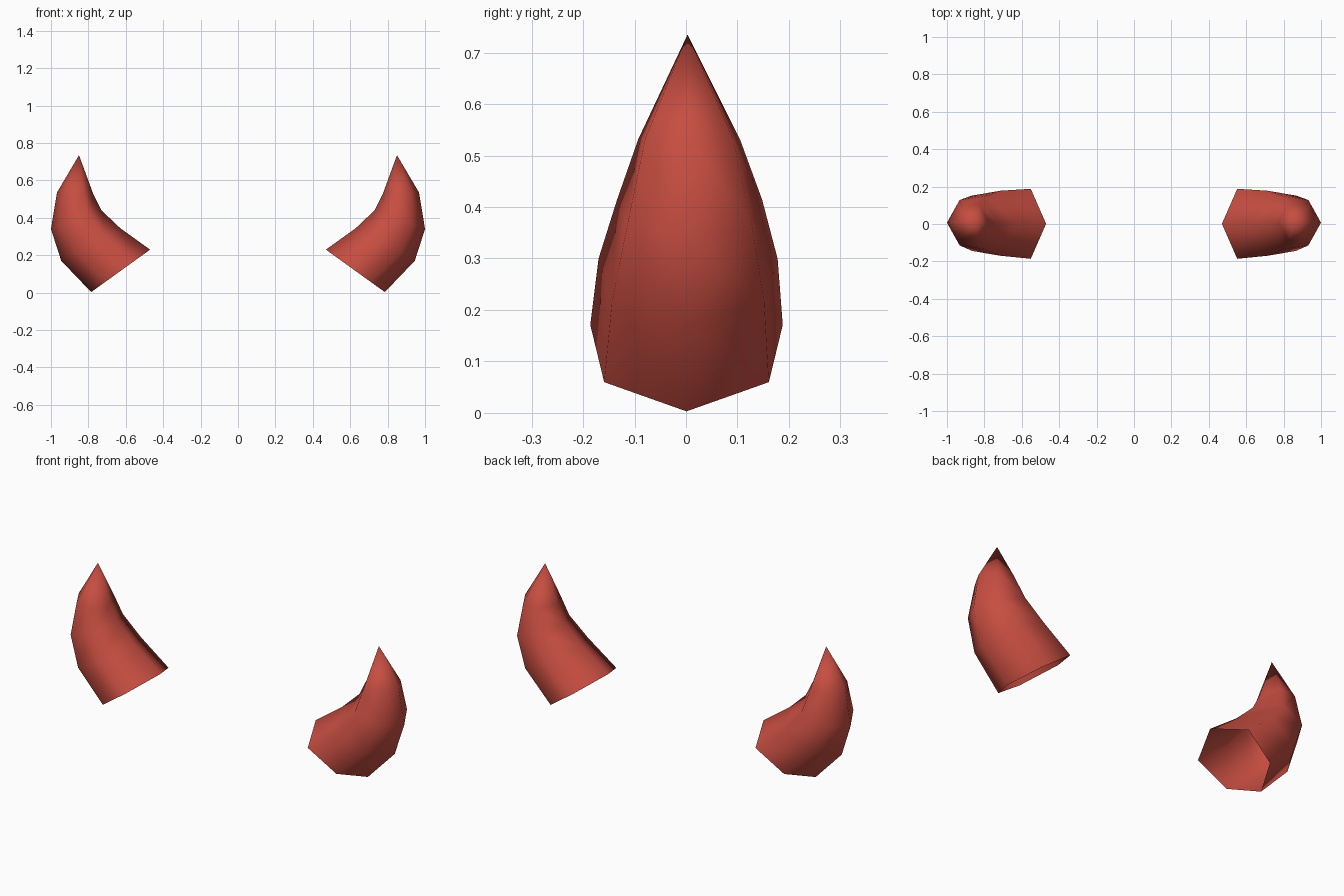
import bpy, bmesh
from mathutils import Vector

if "Cube" in bpy.data.objects:
    bpy.data.objects.remove(bpy.data.objects["Cube"])

# Horn colour
red = bpy.data.materials.new("horn red")
red.diffuse_color = (0.57, 0.075, 0.053, 1)
red.use_nodes = True
red.node_tree.nodes["Principled BSDF"].inputs["Base Color"].default_value = red.diffuse_color

# Six-sided rings: inner x, z, outer x, z, inner and outer half widths, y shift
RINGS = [
    (0.47, 0.23, 0.785, 0.003, 0.187, 0.160, 0.001),
    (0.63, 0.345, 0.945, 0.170, 0.174, 0.148, 0.004),
    (0.73, 0.44, 1.00, 0.340, 0.141, 0.121, 0.007),
    (0.775, 0.53, 0.968, 0.535, 0.099, 0.085, 0.006),
]
TIP = (0.85, 0.003, 0.735)


def ring_points(xi, zi, xo, zo, wi, wo, dy):
    """Hexagon with one corner on the inner curve and one on the outer."""
    a, b = Vector((xi, dy, zi)), Vector((xo, dy, zo))
    p, q = a.lerp(b, 0.26), a.lerp(b, 0.75)
    side = Vector((0, 1, 0))
    return [a, p + side * wi, q + side * wo, b, q - side * wo, p - side * wi]


# Curved horn shell, open at the base
bm = bmesh.new()
loops = [[bm.verts.new(p) for p in ring_points(*r)] for r in RINGS]
for lo, hi in zip(loops, loops[1:]):
    for i in range(6):
        j = (i + 1) % 6
        bm.faces.new((lo[i], lo[j], hi[j], hi[i]))
tip = bm.verts.new(TIP)
for i in range(6):
    bm.faces.new((loops[-1][i], loops[-1][(i + 1) % 6], tip))
bmesh.ops.recalc_face_normals(bm, faces=bm.faces[:])
# Make sure the normals face outward
outer = max(bm.faces, key=lambda f: f.calc_center_median().x)
if outer.normal.x < 0:
    bmesh.ops.reverse_faces(bm, faces=bm.faces[:])
for f in bm.faces:
    f.smooth = True

mesh = bpy.data.meshes.new("horns")
bm.to_mesh(mesh)
bm.free()
mesh.materials.append(red)
horns = bpy.data.objects.new("horns", mesh)
bpy.context.collection.objects.link(horns)

# Matching horn on the other side
mirror = horns.modifiers.new("mirror", 'MIRROR')
mirror.use_axis = (True, False, False)
mirror.use_mirror_merge = False
